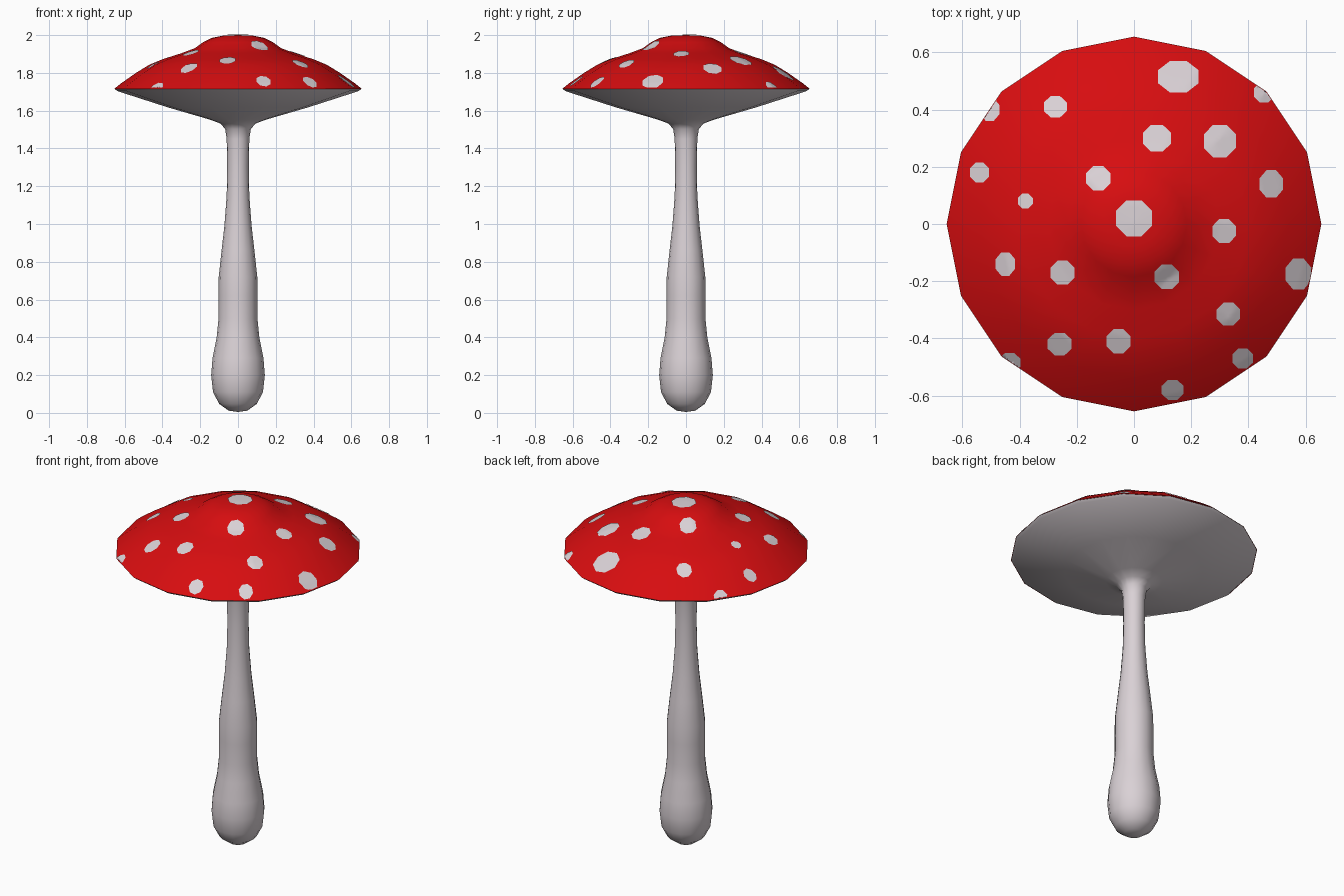
import bpy, bmesh, math
from mathutils import Vector
from mathutils.bvhtree import BVHTree

if "Cube" in bpy.data.objects:
    bpy.data.objects.remove(bpy.data.objects["Cube"])

def material(name, rgb):
    m = bpy.data.materials.new(name)
    m.diffuse_color = (*rgb, 1)
    m.use_nodes = True
    m.node_tree.nodes["Principled BSDF"].inputs["Base Color"].default_value = m.diffuse_color
    return m

red = material("cap red", (0.68, 0.004, 0.005))
cream = material("stem pale", (0.70, 0.64, 0.67))
white = material("spot pale", (0.70, 0.64, 0.67))

def finish(bm, name, mat):
    me = bpy.data.meshes.new(name)
    for f in bm.faces:
        f.smooth = True
    bm.to_mesh(me)
    me.materials.append(mat)
    ob = bpy.data.objects.new(name, me)
    bpy.context.collection.objects.link(ob)
    return ob

SIDES = 16

def lathe(profile):
    """Revolve (radius, z) points; zero radius makes a single pole vertex."""
    bm = bmesh.new()
    rings = []
    for r, z in profile:
        n = 1 if r == 0 else SIDES
        rings.append([bm.verts.new((r * math.cos(2 * math.pi * i / SIDES),
                                    r * math.sin(2 * math.pi * i / SIDES), z)) for i in range(n)])
    for a, b in zip(rings, rings[1:]):
        for i in range(SIDES):
            j = (i + 1) % SIDES
            vs = [a[i % len(a)], a[j % len(a)], b[j % len(b)], b[i % len(b)]]
            bm.faces.new(list(dict.fromkeys(vs)))
    return bm

# stem with bulb foot, flaring into the underside of the cap
stem = lathe([(0, 0.005), (0.05, 0.012), (0.10, 0.048), (0.132, 0.11), (0.142, 0.2), (0.135, 0.29),
              (0.113, 0.40), (0.103, 0.50), (0.103, 0.62), (0.102, 0.72), (0.087, 0.86), (0.072, 0.99),
              (0.060, 1.15), (0.057, 1.30), (0.060, 1.45), (0.068, 1.503), (0.093, 1.532),
              (0.15, 1.553), (0.37, 1.617), (0.64, 1.704), (0.653, 1.716)])
finish(stem, "stem_and_underside", cream)

# red cap with a raised centre
cap = lathe([(0.655, 1.716), (0.62, 1.744), (0.54, 1.80), (0.47, 1.843), (0.40, 1.872), (0.30, 1.904),
             (0.23, 1.93), (0.185, 1.962), (0.14, 1.985), (0.08, 1.997), (0, 2.0)])
tree = BVHTree.FromBMesh(cap)
finish(cap, "cap", red)

# pale octagonal spots draped over the cap: x, y, half width, half depth
spots = [(0, .02, .063, .063), (.155, .515, .071, .055), (.455, .46, .035, .036), (.08, .30, .049, .047),
         (.30, .29, .056, .057), (-.275, .41, .040, .037), (-.505, .40, .034, .040), (-.54, .18, .033, .035),
         (-.38, .08, .026, .026), (-.125, .16, .042, .043), (.48, .14, .041, .048), (.315, -.025, .041, .042),
         (.115, -.185, .043, .043), (.575, -.175, .045, .054), (.33, -.315, .041, .040),
         (.38, -.47, .036, .035), (.135, -.58, .038, .035), (-.055, -.41, .042, .042),
         (-.26, -.42, .042, .039), (-.25, -.17, .042, .042), (-.45, -.14, .034, .041), (-.435, -.485, .038, .034)]
STEP = 2 * math.pi / SIDES

def drape(x, y):
    r = math.hypot(x, y)
    a = (math.atan2(y, x) % STEP) - STEP / 2
    limit = 0.653 * math.cos(STEP / 2) / math.cos(a)   # stay inside the rim polygon
    k = min(1, limit / r) if r > 0 else 1
    hit = tree.ray_cast(Vector((x * k, y * k, 3)), Vector((0, 0, -1)))[0]
    return (x * k, y * k, (hit.z if hit else 1.717) + 0.004)

bm = bmesh.new()
for x, y, w, d in spots:
    mid = bm.verts.new(drape(x, y))
    prev = None
    for k in range(1, 6):
        ring = []
        for i in range(16):
            t = k / 5 * (1 / math.cos(math.pi / 8) if i % 2 else 1)
            ring.append(bm.verts.new(drape(x + w * t * math.cos(i * math.pi / 8),
                                           y + d * t * math.sin(i * math.pi / 8))))
        for i in range(16):
            j = (i + 1) % 16
            bm.faces.new([prev[i], ring[i], ring[j], prev[j]] if prev else [mid, ring[i], ring[j]])
        prev = ring
bmesh.ops.dissolve_degenerate(bm, dist=1e-5, edges=bm.edges[:])
finish(bm, "cap_spots", white)
